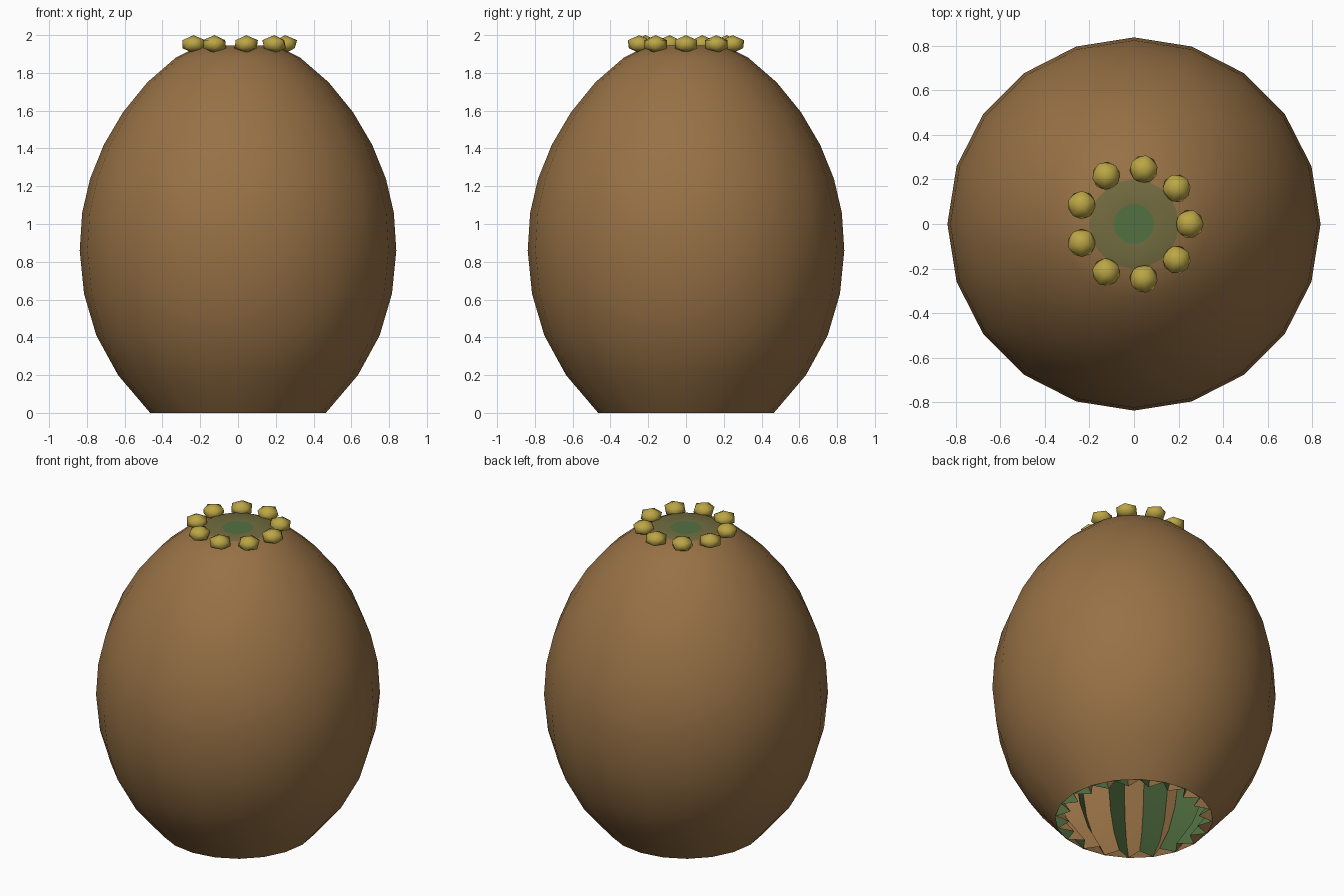
import bpy, bmesh, math

if "Cube" in bpy.data.objects:
    bpy.data.objects.remove(bpy.data.objects["Cube"])


def material(name, rgb):
    m = bpy.data.materials.new(name)
    m.diffuse_color = (*rgb, 1)
    m.use_nodes = True
    m.node_tree.nodes["Principled BSDF"].inputs["Base Color"].default_value = m.diffuse_color
    return m


brown = material("brown skin", (0.31, 0.165, 0.06))
green = material("inner green", (0.085, 0.165, 0.055))
olive = material("olive crown", (0.17, 0.15, 0.05))
yellow = material("yellow bud", (0.50, 0.38, 0.06))

SIDES = 20
# (radius, height) from the open base to the crown
PROFILE = [(0.465, 0), (0.635, 0.2), (0.75, 0.41), (0.815, 0.63), (0.838, 0.86),
           (0.825, 1.06), (0.783, 1.24), (0.71, 1.42), (0.61, 1.59),
           (0.48, 1.75), (0.33, 1.88), (0.20, 1.945)]


def make_object(name, bm, mats, angle):
    me = bpy.data.meshes.new(name)
    bm.to_mesh(me)
    bm.free()
    ob = bpy.data.objects.new(name, me)
    bpy.context.collection.objects.link(ob)
    for m in mats:
        me.materials.append(m)
    bpy.ops.object.select_all(action='DESELECT')
    ob.select_set(True)
    bpy.context.view_layer.objects.active = ob
    bpy.ops.object.shade_smooth_by_angle(angle=math.radians(angle))
    return ob


def lathe(bm, profile, n, factor, mat_rule):
    """Revolve a profile; factor(i) scales the radius of column i."""
    rings = []
    for r, z in profile:
        rings.append([bm.verts.new((r * factor(i) * math.cos(2 * math.pi * i / n),
                                    r * factor(i) * math.sin(2 * math.pi * i / n), z))
                      for i in range(n)])
    for k, (a, b) in enumerate(zip(rings, rings[1:])):
        for i in range(n):
            j = (i + 1) % n
            f = bm.faces.new((a[i], a[j], b[j], b[i]))
            f.material_index = mat_rule(k, i)
    return rings


# Outer skin with an olive crown and a green centre
bm = bmesh.new()
last = len(PROFILE) - 1
rings = lathe(bm, PROFILE + [(0.09, 1.942)], SIDES, lambda i: 1,
              lambda k, i: 1 if k == last else 0)
bm.faces.new(rings[-1]).material_index = 2
make_object("outer_skin", bm, [brown, olive, green], 40)

# Pleated inner shell, its folds alternating green and brown
bm = bmesh.new()
lathe(bm, [(r * 0.993, z) for r, z in PROFILE[:-1]] + [(0.17, 1.93)], SIDES * 2,
      lambda i: 0.83 if i % 2 else 1, lambda k, i: i % 2)
make_object("pleated_inner_shell", bm, [green, brown], 25)

# Ring of nine yellow buds around the crown
for k in range(9):
    a = math.radians(40 * k)
    bm = bmesh.new()
    bmesh.ops.create_icosphere(bm, subdivisions=1, radius=0.07)
    for v in bm.verts:
        v.co.z *= 0.68
        v.co.x, v.co.y = (v.co.x * math.cos(a) - v.co.y * math.sin(a) + 0.25 * math.cos(a),
                          v.co.x * math.sin(a) + v.co.y * math.cos(a) + 0.25 * math.sin(a))
        v.co.z += 1.952
    make_object(f"bud_{k + 1}", bm, [yellow], 50)
